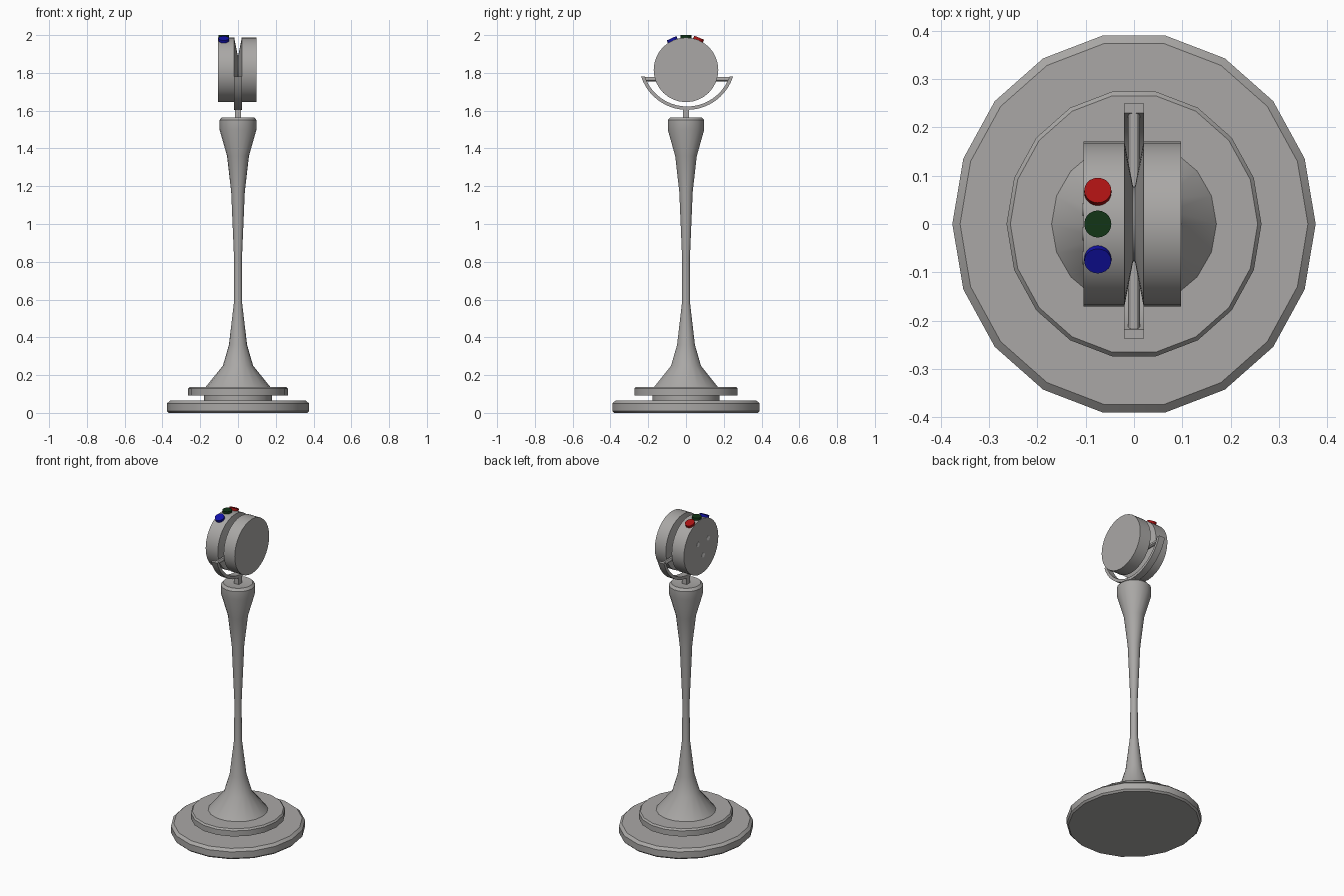
import bpy, bmesh, math
from mathutils import Matrix, Vector

if "Cube" in bpy.data.objects:
    bpy.data.objects.remove(bpy.data.objects["Cube"])


def mat(name, r, g, b):
    m = bpy.data.materials.new(name)
    m.diffuse_color = (r, g, b, 1)
    m.use_nodes = True
    m.node_tree.nodes["Principled BSDF"].inputs["Base Color"].default_value = m.diffuse_color
    return m


GREY = mat("grey metal", 0.40, 0.39, 0.38)
PALE = mat("pale grey", 0.75, 0.74, 0.73)
RED = mat("red", 0.40, 0.006, 0.006)
GREEN = mat("dark green", 0.006, 0.035, 0.008)
BLUE = mat("blue", 0.006, 0.006, 0.40)


def finish(bm, name, material, matrix=None, angle=30):
    if matrix:
        bm.transform(matrix)
    bmesh.ops.recalc_face_normals(bm, faces=bm.faces)
    me = bpy.data.meshes.new(name)
    bm.to_mesh(me)
    bm.free()
    me.materials.append(material)
    ob = bpy.data.objects.new(name, me)
    bpy.context.collection.objects.link(ob)
    bpy.ops.object.select_all(action='DESELECT')
    ob.select_set(True)
    bpy.context.view_layer.objects.active = ob
    bpy.ops.object.shade_smooth_by_angle(angle=math.radians(angle))
    return ob


def lathe(name, profile, material, sides=18, sy=1.0, matrix=None):
    """Spin (radius, height) points round z and cap both ends."""
    bm = bmesh.new()
    rings = []
    for r, z in profile:
        rings.append([bm.verts.new((r * math.cos(2 * math.pi * i / sides),
                                    sy * r * math.sin(2 * math.pi * i / sides), z))
                      for i in range(sides)])
    for a, b in zip(rings, rings[1:]):
        for i in range(sides):
            j = (i + 1) % sides
            bm.faces.new((a[i], a[j], b[j], b[i]))
    bm.faces.new(rings[0])
    bm.faces.new(rings[-1])
    return finish(bm, name, material, matrix)


# Stepped, slightly oval base
lathe("base_disc", [(.366, 0), (.376, .01), (.376, .05), (.36, .065)], GREY, sy=1.053)
lathe("base_spacer", [(.18, .06), (.18, .095)], GREY)
lathe("base_step", [(.264, .093), (.264, .128), (.256, .138)], GREY, sy=1.053)

# Flared column with a shallow dished top
lathe("column", [(.173, .135), (.08, .25), (.048, .36), (.022, .58), (.021, .82),
                 (.036, 1.17), (.058, 1.36), (.098, 1.50), (.098, 1.55),
                 (.085, 1.565), (.055, 1.56)], GREY)

# Square post under the yoke
bm = bmesh.new()
bmesh.ops.create_cube(bm, size=1)
finish(bm, "yoke_post", GREY,
       Matrix.Translation((0, 0, 1.585)) @ Matrix.Diagonal((.034, .034, .06, 1)))

# Curved yoke: an arc band cut level at its tips
YC, ZC, TIP, HALF = .006, 1.86, 1.78, .021
bm = bmesh.new()
outline = []
for radius, direction in ((.256, 1), (.238, -1)):
    lim = math.acos((ZC - TIP) / radius)
    for k in range(21):
        a = direction * lim * (k / 10 - 1)
        outline.append(bm.verts.new((-HALF, YC + radius * math.sin(a), ZC - radius * math.cos(a))))
face = bm.faces.new(outline)
ext = bmesh.ops.extrude_face_region(bm, geom=[face])
bmesh.ops.translate(bm, vec=(2 * HALF, 0, 0),
                    verts=[g for g in ext["geom"] if isinstance(g, bmesh.types.BMVert)])
finish(bm, "yoke", GREY)

# Pivot pin running through the head
lathe("pivot_pin", [(.012, -.225), (.012, .235)], GREY, 12,
      matrix=Matrix.Translation((0, 0, 1.767)) @ Matrix.Rotation(-math.pi / 2, 4, 'X'))

# Round head lying along x with a deep V groove
HZ, HR = 1.816, .171
lathe("head", [(HR, -.105), (HR, -.02), (.078, -.002), (.078, .002), (HR, .02), (HR, .097)],
      GREY, 32, matrix=Matrix.Translation((0, 0, HZ)) @ Matrix.Rotation(math.pi / 2, 4, 'Y'))

# Three coloured buttons around the top of the head
for name, y, m in (("red_button", .069, RED), ("green_button", 0, GREEN), ("blue_button", -.076, BLUE)):
    tilt = -math.asin(y / .182)
    lathe(name, [(.028, HR - .008), (.028, 2.0 - HZ)], m, 20,
          matrix=Matrix.Translation((-.075, 0, HZ)) @ Matrix.Rotation(tilt, 4, 'X'))

# Three small sockets on the -x face
for i, (y, dz) in enumerate(((.03, .025), (-.07, .028), (-.02, -.06))):
    lathe("socket_%d" % (i + 1), [(.014, -.002), (.014, .002)], PALE, 14,
          matrix=Matrix.Translation((-.105, y, HZ + dz)) @ Matrix.Rotation(math.pi / 2, 4, 'Y'))
